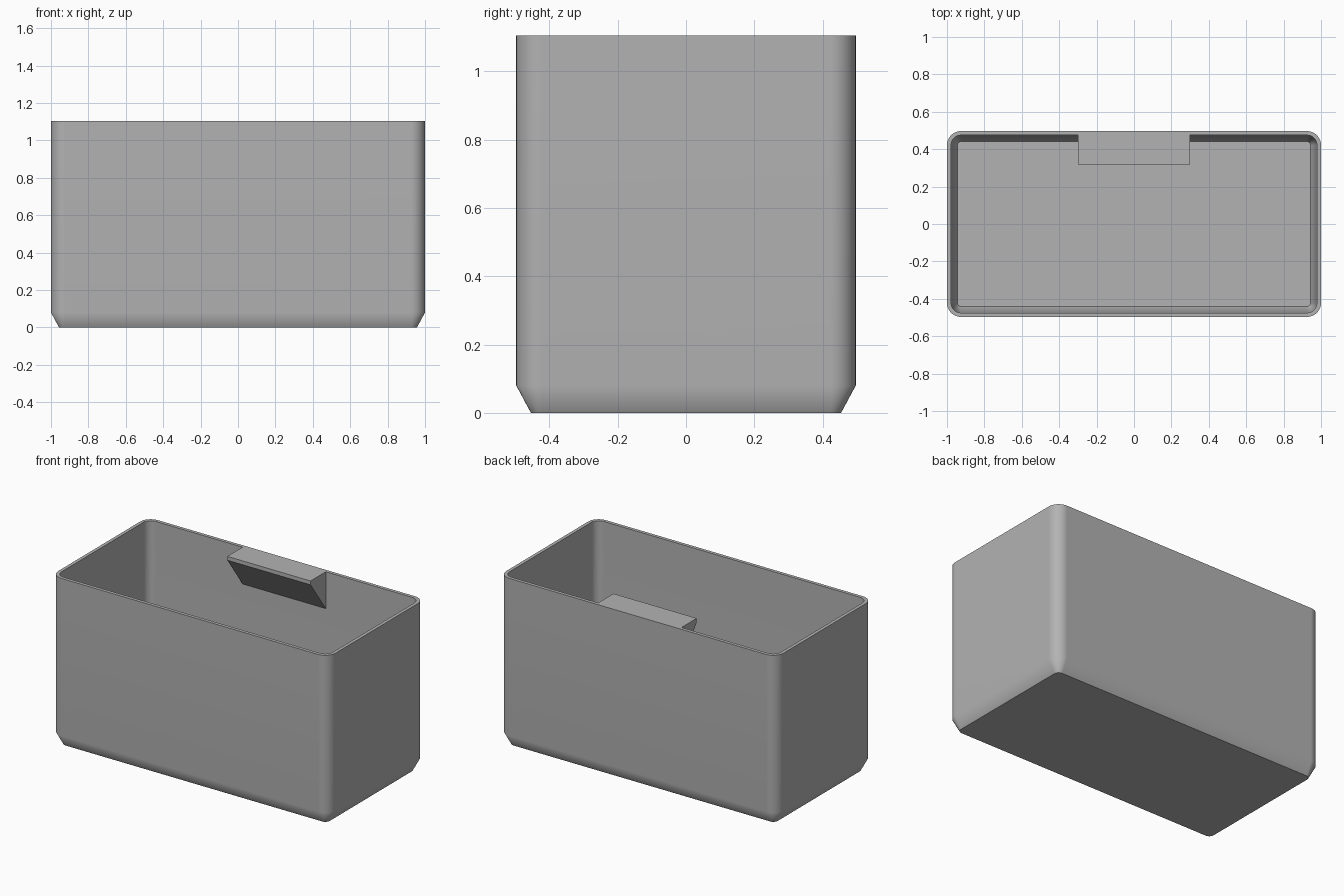
import bpy, bmesh, math

cube = bpy.data.objects.get("Cube")
if cube:
    bpy.data.objects.remove(cube, do_unlink=True)

HEIGHT = 1.105
CORNER_STEPS = 8

grey = bpy.data.materials.new("light_grey")
grey.use_nodes = True
colour = (0.45, 0.45, 0.45, 1)
grey.diffuse_color = colour
grey.node_tree.nodes["Principled BSDF"].inputs["Base Color"].default_value = colour


def rounded_ring(bm, half_x, half_y, radius, z):
    """Rounded rectangle of vertices, counter-clockwise."""
    ring = []
    for quarter, (sx, sy) in enumerate([(1, 1), (-1, 1), (-1, -1), (1, -1)]):
        for i in range(CORNER_STEPS + 1):
            a = math.pi / 2 * (quarter + i / CORNER_STEPS)
            ring.append(bm.verts.new((sx * (half_x - radius) + radius * math.cos(a),
                                      sy * (half_y - radius) + radius * math.sin(a), z)))
    return ring


def finish(bm, name):
    bmesh.ops.recalc_face_normals(bm, faces=bm.faces)
    mesh = bpy.data.meshes.new(name)
    bm.to_mesh(mesh)
    bm.free()
    mesh.materials.append(grey)
    obj = bpy.data.objects.new(name, mesh)
    bpy.context.collection.objects.link(obj)
    return obj


# Bin shell: outside from the base up, over the rim, down to the inner floor
bm = bmesh.new()
profile = [(0.043, 0), (0, 0.08), (0, HEIGHT), (0.022, HEIGHT), (0.022, 0.085), (0.056, 0.022)]
rings = [rounded_ring(bm, 1 - inset, 0.497 - inset, 0.075 - inset, z) for inset, z in profile]
for low, high in zip(rings, rings[1:]):
    for i in range(len(low)):
        j = (i + 1) % len(low)
        bm.faces.new((low[i], low[j], high[j], high[i]))
bm.faces.new(rings[0])
bm.faces.new(rings[-1])
shell = finish(bm, "bin_shell")
bpy.ops.object.select_all(action="DESELECT")
shell.select_set(True)
bpy.context.view_layer.objects.active = shell
bpy.ops.object.shade_smooth_by_angle(angle=math.radians(32))
weighted = shell.modifiers.new("weighted_normals", "WEIGHTED_NORMAL")
weighted.keep_sharp = True

# Label tab: flat top flush with the rim, short lip, sloping support beneath
bm = bmesh.new()
section = [(0.475, HEIGHT), (0.318, HEIGHT), (0.318, HEIGHT - 0.025), (0.475, HEIGHT - 0.24)]
ends = [[bm.verts.new((x, y, z)) for y, z in section] for x in (-0.3, 0.3)]
for end in ends:
    bm.faces.new(end)
for i in range(len(section)):
    j = (i + 1) % len(section)
    bm.faces.new((ends[0][i], ends[0][j], ends[1][j], ends[1][i]))
finish(bm, "label_tab")
